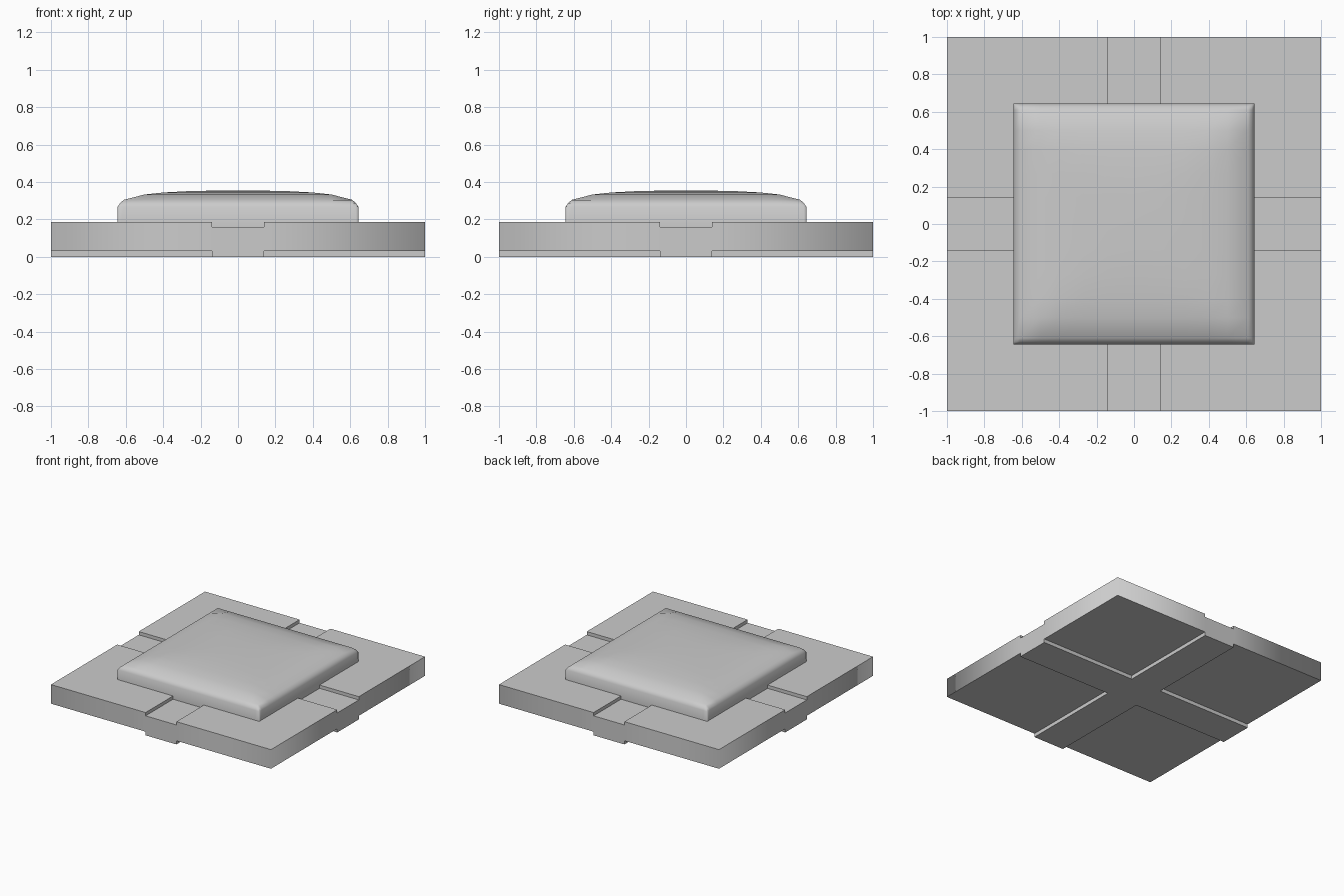
import bpy
import bmesh
from itertools import product

if "Cube" in bpy.data.objects:
    bpy.data.objects.remove(bpy.data.objects["Cube"], do_unlink=True)

grey = bpy.data.materials.new("plain_grey")
grey.use_nodes = True
grey.diffuse_color = (0.6, 0.6, 0.6, 1)
grey.node_tree.nodes["Principled BSDF"].inputs["Base Color"].default_value = (0.6, 0.6, 0.6, 1)


def finish(bm, name):
    """Turn a bmesh into a smooth-shaded object with the grey material."""
    bmesh.ops.recalc_face_normals(bm, faces=bm.faces)
    for face in bm.faces:
        face.smooth = True
    mesh = bpy.data.meshes.new(name)
    bm.to_mesh(mesh)
    bm.free()
    mesh.materials.append(grey)
    obj = bpy.data.objects.new(name, mesh)
    bpy.context.collection.objects.link(obj)


# Base plate: a block of cells, with grooves left out on top and
# a raised cross left standing underneath
lines = [-1, -0.14, 0.14, 1]
levels = [0, 0.03, 0.16, 0.187]


def solid(i, j, k):
    if not all(0 <= n < 3 for n in (i, j, k)):
        return False
    on_cross = i == 1 or j == 1
    return (on_cross, True, not on_cross or i == j)[k]


bm = bmesh.new()
for cell in product(range(3), repeat=3):
    if not solid(*cell):
        continue
    for axis, side in product(range(3), (0, 1)):
        near = list(cell)
        near[axis] += 2 * side - 1
        if solid(*near):
            continue
        u, v = [a for a in range(3) if a != axis]
        corners = []
        for du, dv in ((0, 0), (1, 0), (1, 1), (0, 1)):
            p = list(cell)
            p[axis] += side
            p[u] += du
            p[v] += dv
            corners.append(bm.verts.new((lines[p[0]], lines[p[1]], levels[p[2]])))
        bm.faces.new(corners)
bmesh.ops.remove_doubles(bm, verts=bm.verts, dist=0.001)
bmesh.ops.recalc_face_normals(bm, faces=bm.faces)

# Only the four outer upright corners stay softly shaded
for edge in bm.edges:
    outer = all(abs(v.co.x) > 0.9 and abs(v.co.y) > 0.9 for v in edge.verts)
    upright = abs(edge.verts[0].co.z - edge.verts[1].co.z) > 0.01
    flat = len(edge.link_faces) == 2 and edge.calc_face_angle(0) < 0.01
    edge.smooth = flat or (outer and upright)
finish(bm, "base_plate")

# Cushion pad: square rings that rise from the rim to a gently domed middle
radii = [0, 0.14, 0.27, 0.40, 0.50, 0.61, 0.63, 0.643]
heights = [0.355, 0.354, 0.351, 0.344, 0.333, 0.305, 0.288, 0.268]
rings = len(radii) - 1
bm = bmesh.new()
bmesh.ops.create_grid(bm, x_segments=2 * rings, y_segments=2 * rings, size=rings)
for v in bm.verts:
    i, j = round(v.co.x), round(v.co.y)
    v.co.x = radii[abs(i)] * (1 if i > 0 else -1)
    v.co.y = radii[abs(j)] * (1 if j > 0 else -1)
    v.co.z = heights[max(abs(i), abs(j))]

# Side walls and underside of the pad
rim = [e for e in bm.edges if e.is_boundary]
wall = bmesh.ops.extrude_edge_only(bm, edges=rim)["geom"]
for v in wall:
    if isinstance(v, bmesh.types.BMVert):
        v.co.z = levels[2]
bottom = [e for e in wall if isinstance(e, bmesh.types.BMEdge) and e.is_boundary]
bmesh.ops.contextual_create(bm, geom=bottom)
for e in bottom:
    e.smooth = False
finish(bm, "cushion_pad")
